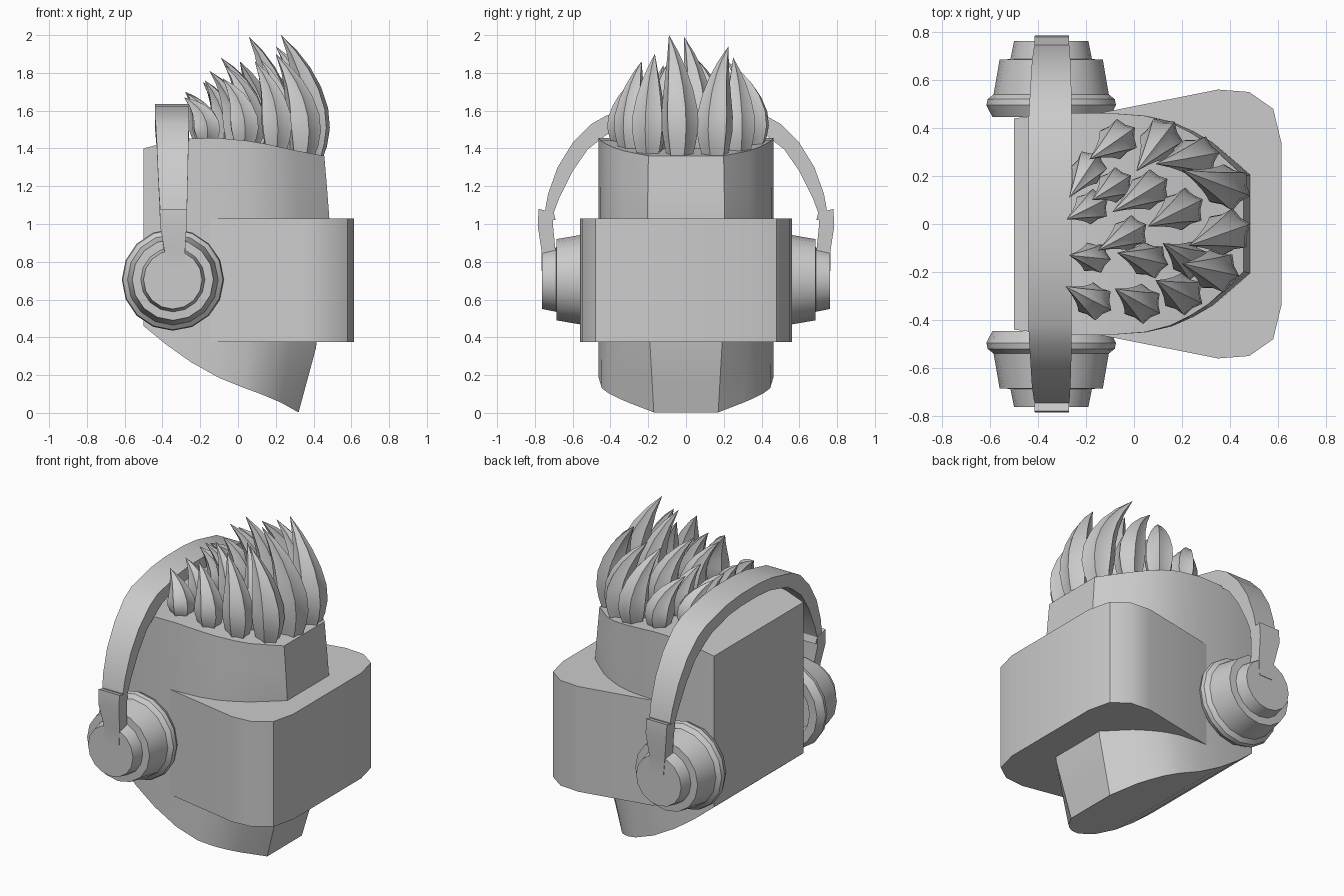
import bpy, bmesh, math
from mathutils import Vector

if "Cube" in bpy.data.objects:
    bpy.data.objects.remove(bpy.data.objects["Cube"])

grey = bpy.data.materials.new("light_grey")
grey.diffuse_color = (0.6, 0.6, 0.6, 1)
grey.use_nodes = True
grey.node_tree.nodes["Principled BSDF"].inputs["Base Color"].default_value = grey.diffuse_color


def make(name, verts, faces, angle=30):
    me = bpy.data.meshes.new(name)
    me.from_pydata(verts, [], faces)
    bm = bmesh.new()
    bm.from_mesh(me)
    bmesh.ops.remove_doubles(bm, verts=bm.verts, dist=1e-5)
    bmesh.ops.recalc_face_normals(bm, faces=bm.faces)
    bm.to_mesh(me)
    bm.free()
    me.materials.append(grey)
    me.shade_smooth()
    me.set_sharp_from_angle(angle=math.radians(angle))
    ob = bpy.data.objects.new(name, me)
    bpy.context.collection.objects.link(ob)
    return ob


def loft(name, rings, angle=30, caps=True):
    """Skin a list of equal-length closed rings."""
    n = len(rings[0])
    verts = [v for r in rings for v in r]
    faces = [(k * n + i, k * n + (i + 1) % n, (k + 1) * n + (i + 1) % n, (k + 1) * n + i)
             for k in range(len(rings) - 1) for i in range(n)]
    if caps:
        last = (len(rings) - 1) * n
        faces += [tuple(range(n)), tuple(range(last, last + n))]
    return make(name, verts, faces, angle)


def interp(pts, t):
    if t <= pts[0][0]:
        return pts[0][1]
    for (a, u), (b, v) in zip(pts, pts[1:]):
        if t <= b:
            return u + (v - u) * (t - a) / (b - a)
    return pts[-1][1]


# Head: half outline seen from above, with curved top, jaw and sloping front
TOP = [(-.5, 1.40), (-.35, 1.44), (-.2, 1.46), (-.05, 1.452), (.1, 1.435), (.3, 1.39), (.46, 1.36)]
JAW = [(-.5, .46), (-.36, .345), (-.2, .235), (-.07, .17), (.1, .105), (.22, .055), (.33, 0)]
FRONT = [(0, .32), (.37, .42), (1.03, .485), (1.36, .457)]
OUTLINE = [(-.5, .44), (-.38, .455), (-.25, .462), (-.1, .462), (.05, .452),
           (.16, .427), (.25, .387), (.33, .34), (.485, .205)]
LEVELS = 8
n = len(OUTLINE)
rings = []
for k in range(LEVELS + 1):
    half = []
    for x, y in OUTLINE:
        zb = interp(JAW, x * .67 if x > 0 else x)
        zt = interp(TOP, x * .94 if x > 0 else x)
        z = zb + (zt - zb) * k / LEVELS
        f = interp(FRONT, z) / .485
        if x > 0:
            y *= 1 - (1 - f) * .5 * (x / .485)
            x *= f
        half.append((x, y, z))
    rings.append(half + [(x, -y, z) for x, y, z in reversed(half)])
verts = [v for r in rings for v in r]
m = 2 * n
faces = [(k * m + i, k * m + (i + 1) % m, (k + 1) * m + (i + 1) % m, (k + 1) * m + i)
         for k in range(LEVELS) for i in range(m)]
for base in (0, LEVELS * m):
    faces += [(base + i, base + i + 1, base + m - 2 - i, base + m - 1 - i) for i in range(n - 1)]
make("head", verts, faces)

# Visor wrapped around the front of the face
half = [(-.18, .455), (.35, .56), (.48, .55), (.58, .48), (.615, .335)]
outline = half + [(x, -y) for x, y in reversed(half)]
loft("visor", [[(x, y, z) for x, y in outline] for z in (.375, 1.03)], 32)

# Ear cups: stepped turned profile (radius, distance from centre), hollow inside
CUP = [(.17, .56), (.19, .45), (.245, .446), (.27, .495), (.265, .52), (.24, .54),
       (.215, .685), (.17, .687), (.155, .762)]
SEG = 16
for side, label in ((-1, "right"), (1, "left")):
    loft(label + "_ear_cup",
         [[(-.345 + r * math.cos(a), side * y, .705 + r * math.sin(a))
           for a in (2 * math.pi * i / SEG for i in range(SEG))] for r, y in CUP], 25)


def strap(name, sections, angle=20):
    """Sections: outer y, outer z, inner y, inner z, min x, max x."""
    loft(name, [[(a, yo, zo), (b, yo, zo), (b, yi, zi), (a, yi, zi)]
                for yo, zo, yi, zi, a, b in sections], angle)


# Headband arch
BAND = [(.725, 1.02, .69, 1.02, -.41, -.275), (.745, 1.08, .70, 1.06, -.413, -.27),
        (.73, 1.16, .67, 1.14, -.418, -.268), (.68, 1.30, .60, 1.28, -.425, -.265),
        (.60, 1.43, .52, 1.395, -.43, -.262), (.50, 1.53, .43, 1.465, -.436, -.26),
        (.42, 1.575, .37, 1.505, -.44, -.26), (.22, 1.622, .20, 1.55, -.44, -.26),
        (.09, 1.635, .08, 1.56, -.44, -.26)]
strap("headband", BAND + [(-a, b, -c, d, e, f) for a, b, c, d, e, f in reversed(BAND)])

# Arms joining the headband to the ear cups
ARM = [(.78, 1.08, .70, 1.06, -.415, -.27), (.785, .99, .705, 1.0, -.412, -.272),
       (.765, .86, .69, .85, -.39, -.28), (.765, .75, .69, .75, -.38, -.285)]
for s, label in ((-1, "right"), (1, "left")):
    strap(label + "_headband_arm", [(s * a, b, s * c, d, e, f) for a, b, c, d, e, f in ARM])

# Hair spikes: base x, base y, tip x, tip y, tip z, radius
SPIKES = [
    (-.07, .35, -.185, .27, 1.75, .085), (.11, .35, .01, .22, 1.86, .09),
    (.26, .28, .09, .25, 1.88, .09), (.385, .155, .20, .225, 1.94, .098),
    (-.19, .23, -.27, .11, 1.69, .075), (-.08, .16, -.175, .10, 1.76, .075),
    (.06, .14, -.09, .05, 1.88, .085), (.20, .06, .058, -.01, 1.99, .09),
    (.385, -.035, .228, -.09, 2.0, .1), (-.18, .07, -.28, .02, 1.70, .075),
    (-.02, -.04, -.15, -.11, 1.81, .075), (-.17, -.14, -.27, -.13, 1.69, .07),
    (.06, -.15, -.07, -.12, 1.84, .08), (.23, -.15, .12, -.08, 1.87, .08),
    (.34, -.195, .20, -.165, 1.90, .095), (-.17, -.32, -.285, -.26, 1.67, .08),
    (.03, -.33, -.08, -.27, 1.77, .085), (.20, -.29, .09, -.235, 1.86, .09)]
SHAPE = [(0, .68), (.1, .85), (.22, .98), (.36, .97), (.52, .8), (.68, .57), (.84, .3), (1, .005)]
LOBES = 6
for idx, (bx, by, tx, ty, tz, rad) in enumerate(SPIKES):
    p0 = Vector((bx, by, interp(TOP, bx) - .02))
    p2 = Vector((tx, ty, tz))
    p1 = Vector((bx + .3 * (bx - tx), by + .3 * (by - ty), p0.z + .55 * (tz - p0.z)))
    turn = math.atan2(by - ty, bx - tx)
    rings = []
    for t, w in SHAPE:
        c = p0 * (1 - t) ** 2 + p1 * 2 * t * (1 - t) + p2 * t * t
        d = ((p1 - p0) * (1 - t) + (p2 - p1) * t).normalized()
        q = Vector((0, 0, 1)).rotation_difference(d)
        ring = []
        for i in range(LOBES * 2):
            a = turn + math.pi * i / LOBES
            r = rad * w * (1 if i % 2 == 0 else .78)
            ring.append(c + q @ Vector((r * math.cos(a), r * math.sin(a), 0)))
        rings.append(ring)
    loft("hair_spike_%02d" % (idx + 1), rings, 60)
